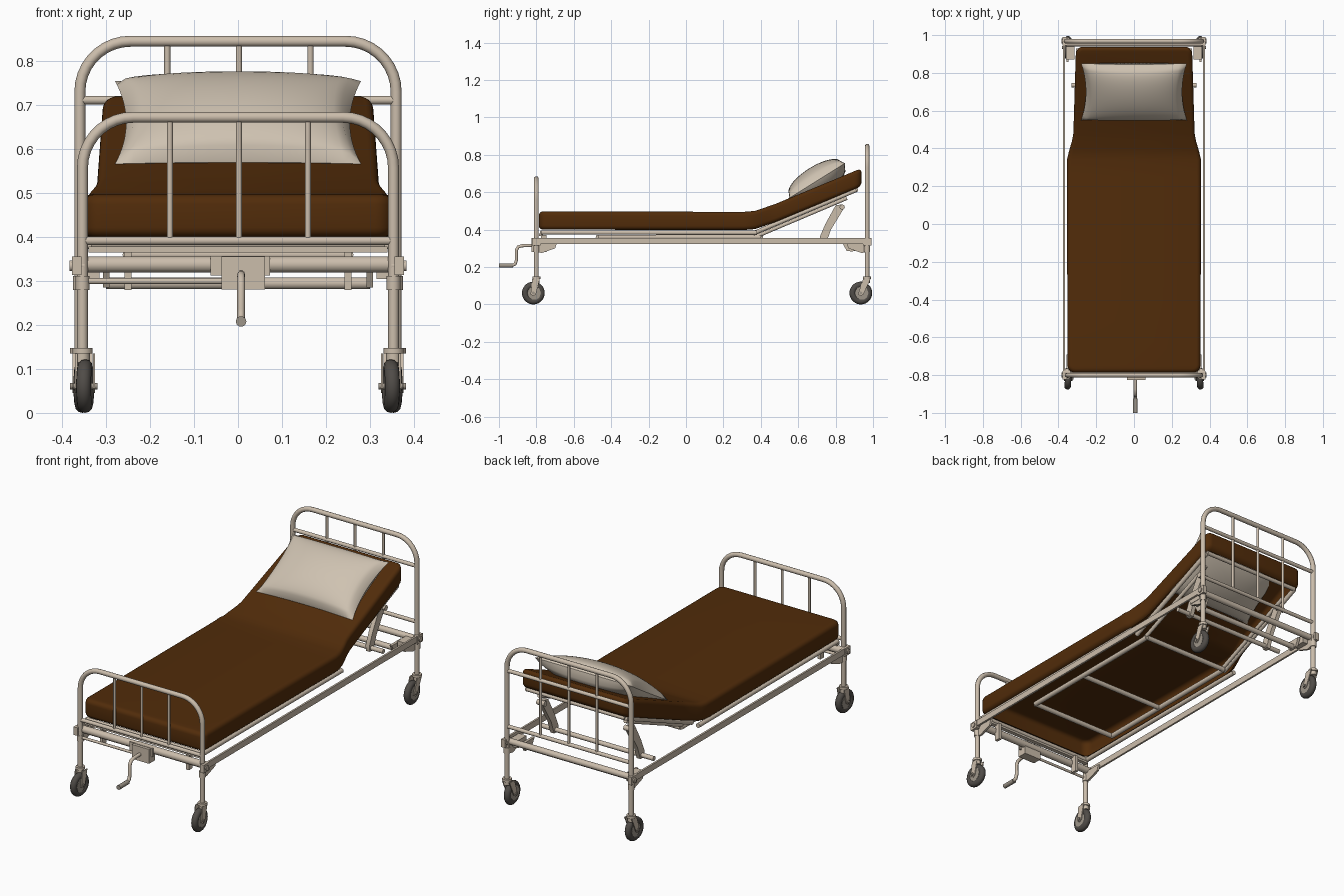
import bpy, bmesh, math
from mathutils import Matrix

old = bpy.data.objects.get("Cube")
if old:
    bpy.data.objects.remove(old, do_unlink=True)


def material(name, rgb):
    m = bpy.data.materials.new(name)
    m.use_nodes = True
    m.diffuse_color = (*rgb, 1)
    m.node_tree.nodes["Principled BSDF"].inputs["Base Color"].default_value = (*rgb, 1)
    return m


CREAM = material("cream paint", (0.60, 0.51, 0.41))
BROWN = material("brown cover", (0.083, 0.025, 0.003))
LINEN = material("linen", (0.62, 0.54, 0.44))
RUBBER = material("dark rubber", (0.08, 0.072, 0.064))
METAL = material("grey metal", (0.34, 0.30, 0.25))
meshes = []


def add_object(name, data, mat):
    ob = bpy.data.objects.new(name, data)
    bpy.context.collection.objects.link(ob)
    data.materials.append(mat)
    return ob


def from_bmesh(name, bm, mat):
    me = bpy.data.meshes.new(name)
    bm.to_mesh(me)
    bm.free()
    ob = add_object(name, me, mat)
    meshes.append(ob)
    return ob


def tube(name, points, r, mat=CREAM):
    cu = bpy.data.curves.new(name, "CURVE")
    cu.dimensions = "3D"
    cu.bevel_depth = r
    cu.bevel_resolution = 3
    cu.use_fill_caps = True
    sp = cu.splines.new("POLY")
    sp.points.add(len(points) - 1)
    for p, co in zip(sp.points, points):
        p.co = (*co, 1)
    return add_object(name, cu, mat)


def box(name, centre, size, mat=CREAM):
    bm = bmesh.new()
    bmesh.ops.create_cube(bm, size=1, matrix=Matrix.Translation(centre) @ Matrix.Diagonal((*size, 1)))
    return from_bmesh(name, bm, mat)


def prism(name, profile, x, width, mat=CREAM):
    """Side profile of (y, z) points extruded along x."""
    bm = bmesh.new()
    face = bm.faces.new([bm.verts.new((x - width / 2, y, z)) for y, z in profile])
    new = bmesh.ops.extrude_face_region(bm, geom=[face])["geom"]
    bmesh.ops.translate(bm, vec=(width, 0, 0), verts=[v for v in new if isinstance(v, bmesh.types.BMVert)])
    bmesh.ops.recalc_face_normals(bm, faces=bm.faces)
    return from_bmesh(name, bm, mat)


def interp(table, y):
    """Linear lookup in rows of (y, value)."""
    for (y0, a), (y1, b) in zip(table, table[1:]):
        if y <= y1:
            return a + (b - a) * (y - y0) / (y1 - y0)
    return table[-1][1]


# Mattress: rounded open-bottomed cover, raised and narrowed at the head
def mattress():
    y0, y1, thick = -0.787, 0.938, 0.097
    rise = [(y0, 0.497), (0.31, 0.495), (0.37, 0.5), (0.48, 0.538), (y1, 0.728)]
    width = [(y0, 0.352), (0.34, 0.355), (0.40, 0.340), (0.44, 0.328), (0.48, 0.321), (y1, 0.307)]
    bm = bmesh.new()
    bmesh.ops.create_cube(bm, size=1, matrix=Matrix.Translation((0, (y0 + y1) / 2, -thick / 2))
                          @ Matrix.Diagonal((0.7, y1 - y0, thick, 1)))
    upright = [e for e in bm.edges if abs(e.verts[0].co.z - e.verts[1].co.z) > 0.05]
    bmesh.ops.bevel(bm, geom=upright, offset=0.04, segments=5, profile=0.5, affect="EDGES")
    rims = [e for e in bm.edges if abs(e.verts[0].co.z - e.verts[1].co.z) < 0.001]
    bmesh.ops.bevel(bm, geom=rims, offset=0.022, segments=4, profile=0.5, affect="EDGES")
    under = [f for f in bm.faces if f.calc_center_median().z < -thick + 0.0001]
    bmesh.ops.delete(bm, geom=under, context="FACES")
    for y in (-0.4, 0, 0.25, 0.31, 0.34, 0.37, 0.40, 0.44, 0.48, 0.6, 0.75):
        bmesh.ops.bisect_plane(bm, geom=bm.verts[:] + bm.edges[:] + bm.faces[:],
                               plane_co=(0, y, 0), plane_no=(0, 1, 0))
    for v in bm.verts:
        v.co.x *= interp(width, v.co.y) / 0.35
        v.co.z += interp(rise, v.co.y)
    from_bmesh("mattress", bm, BROWN)


mattress()


# Pillow: two bulging sheets joined at a pinched seam
def pillow():
    bm = bmesh.new()
    for side in (1, -1):
        verts = bmesh.ops.create_grid(bm, x_segments=28, y_segments=24, size=1)["verts"]
        for v in verts:
            u, w = v.co.x, v.co.y
            puff = (max(0, 1 - u * u) * max(0, 1 - w * w)) ** 0.4
            v.co = (0.28 * u * (1 - 0.09 * (1 - w * w)),
                    0.178 * w * (1 - 0.04 * (1 - u * u)),
                    side * puff * 0.078)
    bmesh.ops.remove_doubles(bm, verts=bm.verts, dist=0.0005)
    bmesh.ops.recalc_face_normals(bm, faces=bm.faces)
    ob = from_bmesh("pillow", bm, LINEN)
    ob.location = (0, 0.70, 0.661)
    ob.rotation_euler.x = math.radians(32)


pillow()


# Bent tube end frames with upright bars
def end_frame(name, y, x, top, cross_z, bar_x, bar_low):
    r, bend, low = 0.0125, 0.115, 0.13
    arc = [math.radians(a) for a in range(0, 91, 10)]
    half = [(x - bend + bend * math.cos(a), y, top - bend + bend * math.sin(a)) for a in arc]
    pts = [(x, y, low)] + half + [(-px, py, pz) for px, py, pz in reversed(half)] + [(-x, y, low)]
    tube(name + "_hoop", pts, r)
    for z in cross_z:
        tube(name + "_crossbar", [(-x, y, z), (x, y, z)], 0.010)
    for bx in (-bar_x, 0, bar_x):
        tube(name + "_bar", [(bx + 0.002, y, bar_low), (bx + 0.002, y, top)], 0.007)


end_frame("foot_frame", -0.80, 0.354, 0.673, (0.392,), 0.157, 0.39)
end_frame("head_frame", 0.968, 0.360, 0.846, (0.712, 0.42), 0.163, 0.42)

# Lower cross members at the foot and head
tube("foot_channel", [(-0.37, -0.785, 0.338), (0.37, -0.785, 0.338)], 0.019)
box("foot_deck_strip", (0, -0.775, 0.372), (0.68, 0.022, 0.014))
tube("head_rail", [(-0.36, 0.955, 0.338), (0.36, 0.955, 0.338)], 0.016)
tube("lower_foot_rod", [(-0.35, -0.80, 0.300), (0.0, -0.80, 0.300)], 0.007)
tube("lift_shaft", [(-0.30, 0.885, 0.295), (0.30, 0.885, 0.295)], 0.014)
tube("strut_crossbar", [(-0.33, 0.735, 0.345), (0.33, 0.735, 0.345)], 0.012)

# Mattress deck
tube("deck_foot_tube", [(-0.335, -0.77, 0.385), (0.335, -0.77, 0.385)], 0.012)
for y in (-0.47, -0.10, 0.40):
    tube("deck_crossbar", [(-0.25, y, 0.36), (0.25, y, 0.36)], 0.013)
tube("backrest_top_tube", [(-0.285, 0.91, 0.612), (0.285, 0.91, 0.612)], 0.011)

for s in (-1, 1):
    # Side rails, deck tubes and backrest tubes
    box("side_rail", (s * 0.370, 0.085, 0.34), (0.010, 1.77, 0.032))
    tube("deck_side_tube", [(s * 0.335, -0.775, 0.385), (s * 0.335, 0.38, 0.383)], 0.012)
    tube("deck_inner_tube", [(s * 0.25, -0.47, 0.36), (s * 0.25, 0.40, 0.36)], 0.013)
    tube("backrest_side_tube", [(s * 0.285, 0.36, 0.38), (s * 0.285, 0.91, 0.612)], 0.012)
    tube("backrest_inner_tube", [(s * 0.25, 0.38, 0.365), (s * 0.25, 0.86, 0.568)], 0.010)
    # Lifting struts
    prism("lift_strut", [(0.715, 0.36), (0.72, 0.33), (0.75, 0.33), (0.775, 0.40), (0.845, 0.515),
                         (0.835, 0.535), (0.80, 0.53), (0.745, 0.43)], s * 0.25, 0.022)
    tube("strut_pin", [(s * 0.23, 0.835, 0.52), (s * 0.275, 0.835, 0.52)], 0.014)
    # Pivot housings for the lift shaft and hangers for the foot end
    box("pivot_housing", (s * 0.338, 0.905, 0.325), (0.045, 0.07, 0.04))
    prism("pivot_lug", [(0.835, 0.33), (0.93, 0.33), (0.91, 0.285), (0.86, 0.285)], s * 0.30, 0.014)
    box("deck_hanger", (s * 0.25, -0.76, 0.325), (0.016, 0.03, 0.09))

    for end, y, x, lag in (("foot", -0.80, 0.354, 0.016), ("head", 0.968, 0.360, 0.033)):
        inward = 1 if end == "foot" else -1
        # Corner brackets and leg sleeves
        box(end + "_corner_bracket", (s * 0.367, y, 0.335), (0.022, 0.045, 0.042))
        tube(end + "_bracket_bolt", [(s * 0.35, y, 0.335), (s * 0.384, y, 0.335)], 0.013)
        tube(end + "_leg_sleeve", [(s * x, y, 0.28), (s * x, y, 0.312)], 0.016)
        prism(end + "_gusset", [(y, 0.33), (y + inward * 0.11, 0.33), (y + inward * 0.10, 0.30),
                                (y + inward * 0.03, 0.275), (y, 0.28)], s * 0.352, 0.012)
        # Swivel casters
        wx, wy, wz = s * (x - 0.006), y - lag, 0.061
        tube(end + "_caster_collar", [(s * x, y, 0.135), (s * x, y, 0.148)], 0.023)
        tube(end + "_caster_stem", [(s * x, y, 0.115), (s * x, y, 0.14)], 0.017)
        for k in (-1, 1):
            prism(end + "_caster_fork", [(y + 0.018, 0.135), (y - 0.022, 0.135), (wy - 0.015, 0.055),
                                         (wy, 0.045), (wy + 0.014, 0.055)], wx + k * 0.020, 0.005)
        tube(end + "_caster_axle", [(wx - 0.028, wy, wz), (wx + 0.028, wy, wz)], 0.008, METAL)
        tube(end + "_wheel_hub", [(wx - 0.014, wy, wz), (wx + 0.014, wy, wz)], 0.040, METAL)
        bpy.ops.mesh.primitive_torus_add(major_radius=0.044, minor_radius=0.017, major_segments=32,
                                         minor_segments=12, location=(wx, wy, wz),
                                         rotation=(0, math.pi / 2, s * 0.08))
        tyre = bpy.context.object
        tyre.name = end + "_tyre"
        tyre.data.materials.append(RUBBER)
        meshes.append(tyre)

# Crank gearbox, mounting plate and handle
box("crank_plate", (0.005, -0.806, 0.335), (0.135, 0.008, 0.045))
box("crank_gearbox", (0.012, -0.80, 0.318), (0.10, 0.05, 0.075))
tube("crank_arm", [(0.007, y, z) for y, z in ((-0.80, 0.316), (-0.875, 0.314), (-0.897, 0.308),
     (-0.907, 0.29), (-0.907, 0.235), (-0.914, 0.215), (-0.93, 0.209), (-0.95, 0.208))], 0.009)
tube("crank_grip", [(0.007, -0.925, 0.208), (0.007, -1.0, 0.208)], 0.012, METAL)

# Smooth shading with sharp edges kept
bpy.ops.object.select_all(action="DESELECT")
for ob in meshes:
    ob.select_set(True)
bpy.context.view_layer.objects.active = meshes[0]
bpy.ops.object.shade_smooth_by_angle(angle=math.radians(40))
